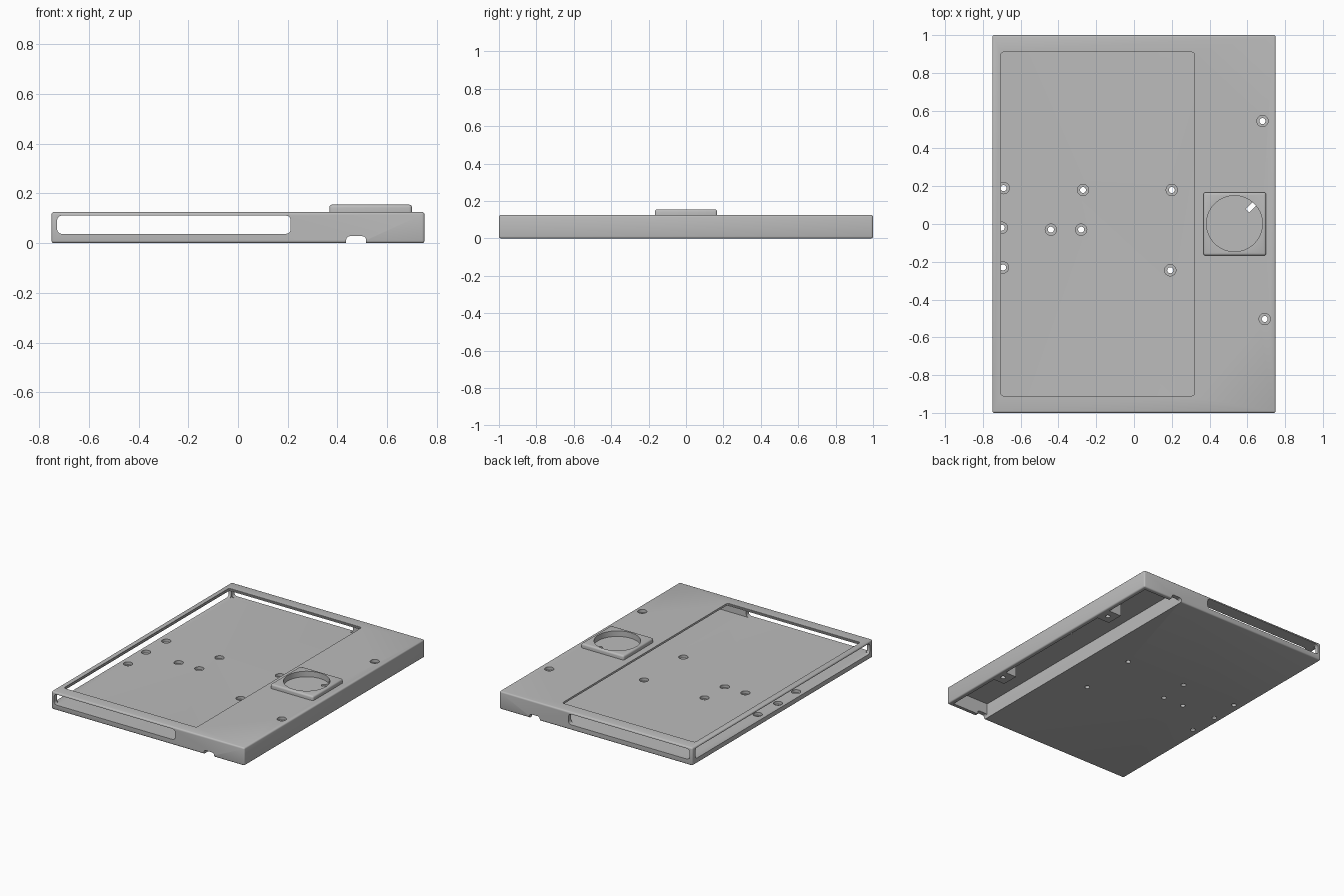
import bpy, bmesh, math
from mathutils import Matrix

cube = bpy.data.objects.get("Cube")
if cube:
    bpy.data.objects.remove(cube, do_unlink=True)

grey = bpy.data.materials.new("plain grey")
grey.use_nodes = True
grey.diffuse_color = (0.5, 0.5, 0.5, 1)
grey.node_tree.nodes["Principled BSDF"].inputs["Base Color"].default_value = (0.5, 0.5, 0.5, 1)


def to_object(bm, name):
    mesh = bpy.data.meshes.new(name)
    bm.to_mesh(mesh)
    bm.free()
    mesh.materials.append(grey)
    ob = bpy.data.objects.new(name, mesh)
    bpy.context.collection.objects.link(ob)
    return ob


def box(name, xs, ys, zs, radius=0, axis=None, segments=3):
    """Box from ranges; rounds all edges, or only those along one axis."""
    bm = bmesh.new()
    bmesh.ops.create_cube(bm, size=1)
    for v in bm.verts:
        for i, (lo, hi) in enumerate((xs, ys, zs)):
            v.co[i] = hi if v.co[i] > 0 else lo
    if radius:
        edges = [e for e in bm.edges if axis is None
                 or abs((e.verts[0].co - e.verts[1].co).normalized()[axis]) > 0.9]
        bmesh.ops.bevel(bm, geom=edges, offset=radius, segments=segments,
                        profile=0.5, affect='EDGES')
    return to_object(bm, name)


def cylinder(name, x, y, z0, z1, r, sides=32):
    bm = bmesh.new()
    bmesh.ops.create_cone(bm, cap_ends=True, segments=sides, radius1=r, radius2=r,
                          depth=z1 - z0, matrix=Matrix.Translation((x, y, (z0 + z1) / 2)))
    return to_object(bm, name)


def combine(target, other, operation='DIFFERENCE'):
    mod = target.modifiers.new("combine", 'BOOLEAN')
    mod.operation, mod.object, mod.solver = operation, other, 'EXACT'
    bpy.context.view_layer.objects.active = target
    bpy.ops.object.modifier_apply(modifier=mod.name)
    bpy.data.objects.remove(other, do_unlink=True)


FLOOR, CEILING = 0.037, 0.111

# Outer case with softened edges
case = box("case", (-0.75, 0.75), (-1, 1), (0, 0.125), 0.01)

# Raised square mount on the lid
combine(case, box("mount", (0.367, 0.7), (-0.167, 0.167), (0.105, 0.155), 0.012), 'UNION')

# Tray cavity, then its window in the lid
combine(case, box("tray_cavity", (-0.73, 0.42), (-0.97, 0.97), (FLOOR, CEILING)))
combine(case, box("window", (-0.705, 0.32), (-0.91, 0.91), (0.06, 0.2), 0.015, 2))
combine(case, box("window_chamfer", (-0.712, 0.32), (-0.917, 0.917), (0.119, 0.2), 0.015, 2))

# Slots through the end walls and the side wall
combine(case, box("end_slots", (-0.728, 0.212), (-1.1, 1.1), (FLOOR, CEILING), 0.02, 1))
combine(case, box("side_slot", (-0.9, -0.6), (-0.968, 0.968), (FLOOR, CEILING), 0.02, 0))

# Open-bottomed side compartment and its cable notches
combine(case, box("compartment", (0.435, 0.72), (-0.97, 0.97), (-0.1, 0.104)))
combine(case, box("cable_notches", (0.435, 0.515), (-1.1, 1.1), (-0.05, 0.028), 0.015, 1))

# Round recess in the mount with a slanted slit
combine(case, cylinder("recess", 0.532, 0.002, 0.116, 0.3, 0.148, 64))
slit = box("slit", (-0.028, 0.028), (-0.013, 0.013), (0.05, 0.14))
slit.location = (0.62, 0.09, 0)
slit.rotation_euler.z = math.radians(45)
bpy.context.view_layer.update()
combine(case, slit)

# Screw blocks in the compartment
lid_screws = [(0.68, 0.545), (0.692, -0.503)]
for x, y in lid_screws:
    combine(case, box("screw_block", (x - 0.06, 0.735), (y - 0.06, y + 0.06),
                      (0.002, 0.11)), 'UNION')

# Counterbored screw holes in the tray floor and the lid
tray_screws = [(-0.69, 0.19), (-0.7, -0.02), (-0.693, -0.23), (-0.44, -0.03),
               (-0.28, -0.03), (-0.27, 0.18), (0.2, 0.18), (0.192, -0.245)]
for points, surface in ((tray_screws, FLOOR), (lid_screws, 0.125)):
    for x, y in points:
        combine(case, cylinder("bore", x, y, -0.1, surface + 0.03, 0.016, 24))
        combine(case, cylinder("counterbore", x, y, surface - 0.02, surface + 0.03, 0.03, 24))

bpy.ops.object.select_all(action='DESELECT')
case.select_set(True)
bpy.context.view_layer.objects.active = case
bpy.ops.object.shade_smooth_by_angle(angle=math.radians(35))
